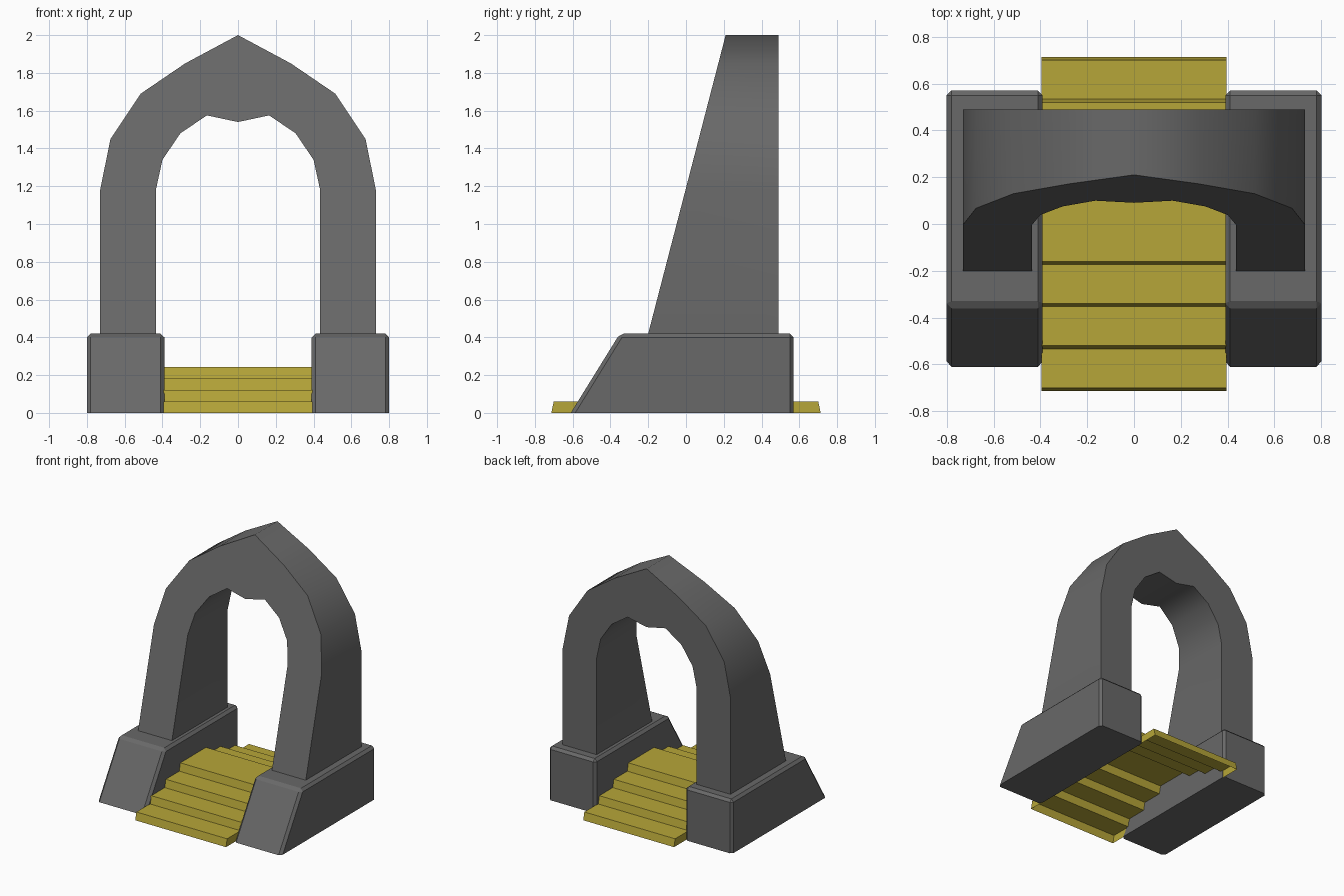
import bpy
import bmesh
from math import radians

if "Cube" in bpy.data.objects:
    bpy.data.objects.remove(bpy.data.objects["Cube"], do_unlink=True)


def make_material(name, rgb):
    mat = bpy.data.materials.new(name)
    mat.use_nodes = True
    mat.diffuse_color = (*rgb, 1)
    bsdf = next(n for n in mat.node_tree.nodes if n.type == "BSDF_PRINCIPLED")
    bsdf.inputs["Base Color"].default_value = (*rgb, 1)
    return mat


stone = make_material("grey stone", (0.14, 0.14, 0.14))
gold = make_material("yellow steps", (0.47, 0.38, 0.04))


def loft(bm, ring_a, ring_b):
    """Closed prism between two matching outlines."""
    a = [bm.verts.new(p) for p in ring_a]
    b = [bm.verts.new(p) for p in ring_b]
    bm.faces.new(a)
    bm.faces.new(b[::-1])
    for i in range(len(a)):
        j = (i + 1) % len(a)
        bm.faces.new((a[j], a[i], b[i], b[j]))
    bmesh.ops.recalc_face_normals(bm, faces=bm.faces[:])


def finish(bm, name, mat):
    mesh = bpy.data.meshes.new(name)
    bm.to_mesh(mesh)
    bm.free()
    mesh.materials.append(mat)
    obj = bpy.data.objects.new(name, mesh)
    bpy.context.collection.objects.link(obj)
    return obj


# Pointed arch with a sloping front and an upright back
BASE, TOP, BACK = 0.42, 2.0, 0.49
outer = [(0.73, BASE), (0.73, 1.18), (0.675, 1.45), (0.515, 1.69), (0.28, 1.85)]
inner = [(0.435, BASE), (0.435, 1.18), (0.40, 1.34), (0.305, 1.48), (0.165, 1.575)]


def mirrored(half, peak):
    return half + [(0, peak)] + [(-x, z) for x, z in reversed(half)]


outline = mirrored(outer, TOP) + mirrored(inner, 1.54)[::-1]
bm = bmesh.new()
loft(bm,
     [(x, -0.2 + 0.41 * (z - BASE) / (TOP - BASE), z) for x, z in outline],
     [(x, BACK, z) for x, z in outline])
arch = finish(bm, "arch", stone)
bpy.ops.object.select_all(action="DESELECT")
arch.select_set(True)
bpy.context.view_layer.objects.active = arch
bpy.ops.object.shade_smooth_by_angle(angle=radians(60))

# Chamfered plinths with a sloping front
plinth_profile = [(-0.61, 0), (-0.35, BASE), (0.57, BASE), (0.57, 0)]
for side, label in ((1, "left"), (-1, "right")):
    bm = bmesh.new()
    loft(bm, [(side * 0.39, y, z) for y, z in plinth_profile],
         [(side * 0.80, y, z) for y, z in plinth_profile])
    edges = [e for e in bm.edges if max(v.co.z for v in e.verts) > 0.1]
    bmesh.ops.bevel(bm, geom=edges, offset=0.02, segments=1, affect="EDGES")
    finish(bm, label + "_plinth", stone)

# Steps rising from both ends, hollow underneath
climb = []
for i in range(4):
    y = -0.713 + 0.18 * i
    climb += [(y, 0.0605 * i), (y + 0.013, 0.0605 * (i + 1))]
steps_profile = climb + [(-y, z) for y, z in reversed(climb)]
bm = bmesh.new()
loft(bm, [(-0.395, y, z) for y, z in steps_profile],
     [(0.395, y, z) for y, z in steps_profile])
floor = [f for f in bm.faces if all(v.co.z < 0.001 for v in f.verts)]
bmesh.ops.delete(bm, geom=floor, context="FACES_ONLY")
finish(bm, "steps", gold)
